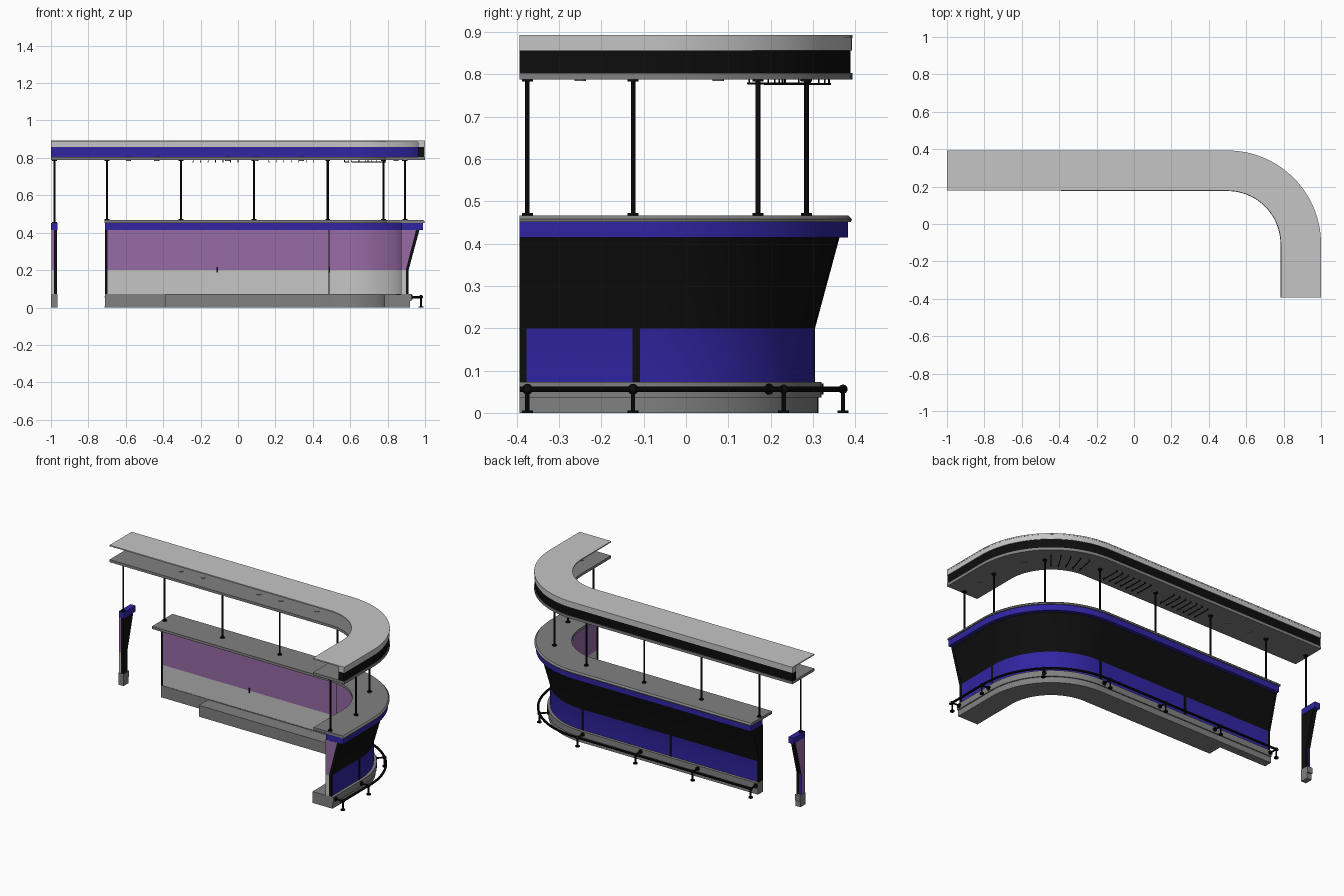
import bpy, bmesh, math
from mathutils import Matrix, Vector

if "Cube" in bpy.data.objects:
    bpy.data.objects.remove(bpy.data.objects["Cube"])

CX, CY = 0.5, -0.107          # centre of the corner bend
END_X, END_Y = -0.71, -0.393  # open ends of the counter


def material(name, rgb):
    m = bpy.data.materials.new(name)
    m.use_nodes = True
    m.diffuse_color = (*rgb, 1)
    m.node_tree.nodes["Principled BSDF"].inputs["Base Color"].default_value = (*rgb, 1)
    return m


LIGHT = material("light_grey", (0.56, 0.56, 0.56))
GREY = material("mid_grey", (0.22, 0.22, 0.22))
BLACK = material("black", (0.004, 0.004, 0.004))
BLUE = material("deep_blue", (0.03, 0.018, 0.36))
PURPLE = material("purple", (0.31, 0.145, 0.38))


# Stations along the bend: a base point and an outward direction
def on_long(x):
    return Vector((x, CY)), Vector((0, 1))


def on_arc(deg):
    t = math.radians(deg)
    return Vector((CX, CY)), Vector((math.sin(t), math.cos(t)))


def on_arm(y):
    return Vector((CX, y)), Vector((1, 0))


def full_path(x, y=END_Y, steps=28):
    return [on_long(x)] + [on_arc(90 * i / steps) for i in range(steps + 1)] + [on_arm(y)]


def place(station, r, z):
    base, out = station
    p = base + out * r
    return Vector((p.x, p.y, z))


def finish(bm, name, mats):
    bmesh.ops.recalc_face_normals(bm, faces=bm.faces)
    me = bpy.data.meshes.new(name)
    bm.to_mesh(me)
    bm.free()
    for m in mats:
        me.materials.append(m)
    ob = bpy.data.objects.new(name, me)
    bpy.context.collection.objects.link(ob)
    bpy.ops.object.select_all(action="DESELECT")
    bpy.context.view_layer.objects.active = ob
    ob.select_set(True)
    bpy.ops.object.shade_smooth_by_angle(angle=math.radians(30))
    return ob


def sweep(name, profile, path, mats, cap=None):
    """Sweep a closed (radius, height) profile; one material per profile edge."""
    n = len(profile)
    mats = mats if isinstance(mats, list) else [mats] * n
    slots = list(dict.fromkeys(mats + [cap or mats[0]]))
    bm = bmesh.new()
    rings = [[bm.verts.new(place(s, r, z)) for r, z in profile] for s in path]
    for a, b in zip(rings, rings[1:]):
        for i in range(n):
            j = (i + 1) % n
            f = bm.faces.new((a[i], a[j], b[j], b[i]))
            f.material_index = slots.index(mats[i])
    for ring in (rings[0], rings[-1]):
        bm.faces.new(ring).material_index = slots.index(cap or mats[0])
    return finish(bm, name, slots)


def rect(r0, r1, z0, z1):
    return [(r0, z0), (r1, z0), (r1, z1), (r0, z1)]


def circle(r, z, radius, n=10):
    return [(r + radius * math.cos(math.tau * i / n), z + radius * math.sin(math.tau * i / n))
            for i in range(n)]


def rod(bm, a, b, radius, n=12):
    d = b - a
    mat = Matrix.Translation((a + b) / 2) @ d.to_track_quat("Z", "Y").to_matrix().to_4x4()
    bmesh.ops.create_cone(bm, cap_ends=True, segments=n, radius1=radius, radius2=radius,
                          depth=d.length, matrix=mat)


# Canopy: thin roof, outer trim and fascia, lower plate
canopy = full_path(-1)
sweep("canopy_roof", rect(0.285, 0.5, 0.886, 0.893), canopy, LIGHT)
sweep("canopy_trim", rect(0.462, 0.499, 0.857, 0.886), canopy, LIGHT)
sweep("canopy_fascia", rect(0.462, 0.496, 0.804, 0.857), canopy,
      [BLACK, BLACK, BLACK, BLUE], BLACK)
sweep("canopy_lower_plate", rect(0.285, 0.5, 0.788, 0.804), canopy, GREY)

# Counter wall: sloped outside, upright inside
WALL = [(0.375, 0.073), (0.41, 0.073), (0.41, 0.2), (0.468, 0.415), (0.375, 0.415), (0.375, 0.2)]
WALL_MATS = [GREY, BLUE, BLACK, GREY, PURPLE, LIGHT]
FRAME = [(r + (0.002 if r > 0.4 else -0.002), z) for r, z in WALL]
BASE = [(0.372, 0), (0.42, 0), (0.42, 0.036), (0.427, 0.036), (0.427, 0.073), (0.372, 0.073)]
counter = full_path(END_X)
sweep("counter_wall", WALL, counter, WALL_MATS, BLACK)
sweep("counter_blue_band", rect(0.375, 0.49, 0.415, 0.451), counter, BLUE)
sweep("counter_base", BASE, counter, GREY)
sweep("inner_platform", rect(0.283, 0.374, 0, 0.07), full_path(-0.39), GREY)
sweep("countertop", [(0.29, 0.451), (0.497, 0.451), (0.499, 0.458), (0.49, 0.467), (0.29, 0.467)],
      full_path(-0.715), GREY)

# End frames and the panels on the arm end
sweep("long_end_frame", FRAME, [on_long(END_X - 0.002), on_long(END_X + 0.012)], BLACK)
sweep("arm_end_frame", FRAME, [on_arm(END_Y), on_arm(END_Y + 0.016)], BLACK)
arm_face = [on_arm(END_Y - 0.001), on_arm(END_Y + 0.002)]
sweep("arm_end_upper_panel", [(0.372, 0.2), (0.397, 0.2), (0.452, 0.415), (0.372, 0.415)],
      arm_face, PURPLE)
sweep("arm_end_lower_panel", rect(0.372, 0.397, 0.073, 0.2), arm_face, LIGHT)

# Joint strips on the outside and fine seams on the inside
for i, (a, b) in enumerate([(on_long(-0.118), on_long(-0.102)),
                            (on_long(0.482), on_long(0.498)),
                            (on_arm(-0.126), on_arm(-0.109))]):
    sweep(f"outer_joint_{i}", rect(0.405, 0.412, 0.073, 0.2), [a, b], BLACK)
sweep("inner_seam", rect(0.373, 0.377, 0.073, 0.415), [on_long(0.485), on_long(0.489)], BLACK)
for x in (-0.11, 0.487):
    sweep("inner_latch", rect(0.37, 0.378, 0.187, 0.216), [on_long(x - 0.004), on_long(x + 0.004)], BLACK)

# Detached end pier
pier = [on_long(-1), on_long(-0.966)]
sweep("pier_wall", WALL, [on_long(-0.998), on_long(-0.984)], WALL_MATS, PURPLE)
sweep("pier_frame", FRAME, [on_long(-0.984), on_long(-0.968)], BLACK)
sweep("pier_blue_band", rect(0.375, 0.49, 0.415, 0.451), pier, BLUE)
sweep("pier_base", BASE, pier, GREY)

# Canopy posts with flanges
stations = [on_long(x) for x in (-0.7, -0.305, 0.085, 0.48)] + [on_arc(45), on_arm(-0.125), on_arm(-0.375)]
bm = bmesh.new()
for s, foot in [(on_long(-0.982), 0.451)] + [(s, 0.467) for s in stations]:
    rod(bm, place(s, 0.392, foot), place(s, 0.392, 0.788), 0.0055)
    rod(bm, place(s, 0.392, foot), place(s, 0.392, foot + 0.005), 0.013)
    rod(bm, place(s, 0.392, 0.783), place(s, 0.392, 0.789), 0.013)
finish(bm, "canopy_posts", [BLACK])

# Foot rail with legs, wall brackets and knuckles
RAIL_R, RAIL_Z = 0.478, 0.056
sweep("foot_rail", circle(RAIL_R, RAIL_Z, 0.007), full_path(END_X), BLACK)
bm = bmesh.new()
for s in stations:
    top = place(s, RAIL_R, RAIL_Z)
    rod(bm, place(s, RAIL_R, 0), top, 0.005)
    rod(bm, place(s, RAIL_R, 0), place(s, RAIL_R, 0.006), 0.013)
    rod(bm, place(s, 0.415, RAIL_Z), top, 0.005)
    rod(bm, place(s, 0.425, RAIL_Z), place(s, 0.432, RAIL_Z), 0.013)
    bmesh.ops.create_uvsphere(bm, u_segments=12, v_segments=8, radius=0.011,
                              matrix=Matrix.Translation(top))
finish(bm, "rail_supports", [BLACK])

# Hanging glass racks below the canopy
racks = [on_long(start + 0.04 * i) for start in (-0.24, 0.165) for i in range(7)]
racks += [on_arc(12 + 7 * i) for i in range(5)]
bm = bmesh.new()
for s in racks:
    rod(bm, place(s, 0.33, 0.779), place(s, 0.45, 0.777), 0.0025, 6)
    for r in (0.335, 0.445):
        rod(bm, place(s, r, 0.778), place(s, r, 0.79), 0.002, 6)
finish(bm, "glass_racks", [BLACK])

# Recessed spotlights
spots = [on_long(x) for x in (-0.585, -0.435, -0.055, 0.095, 0.34)]
spots += [on_arc(62), on_arm(-0.25)]
bm = bmesh.new()
for s in spots:
    rod(bm, place(s, 0.39, 0.784), place(s, 0.39, 0.807), 0.014, 16)
finish(bm, "spotlights", [GREY])
